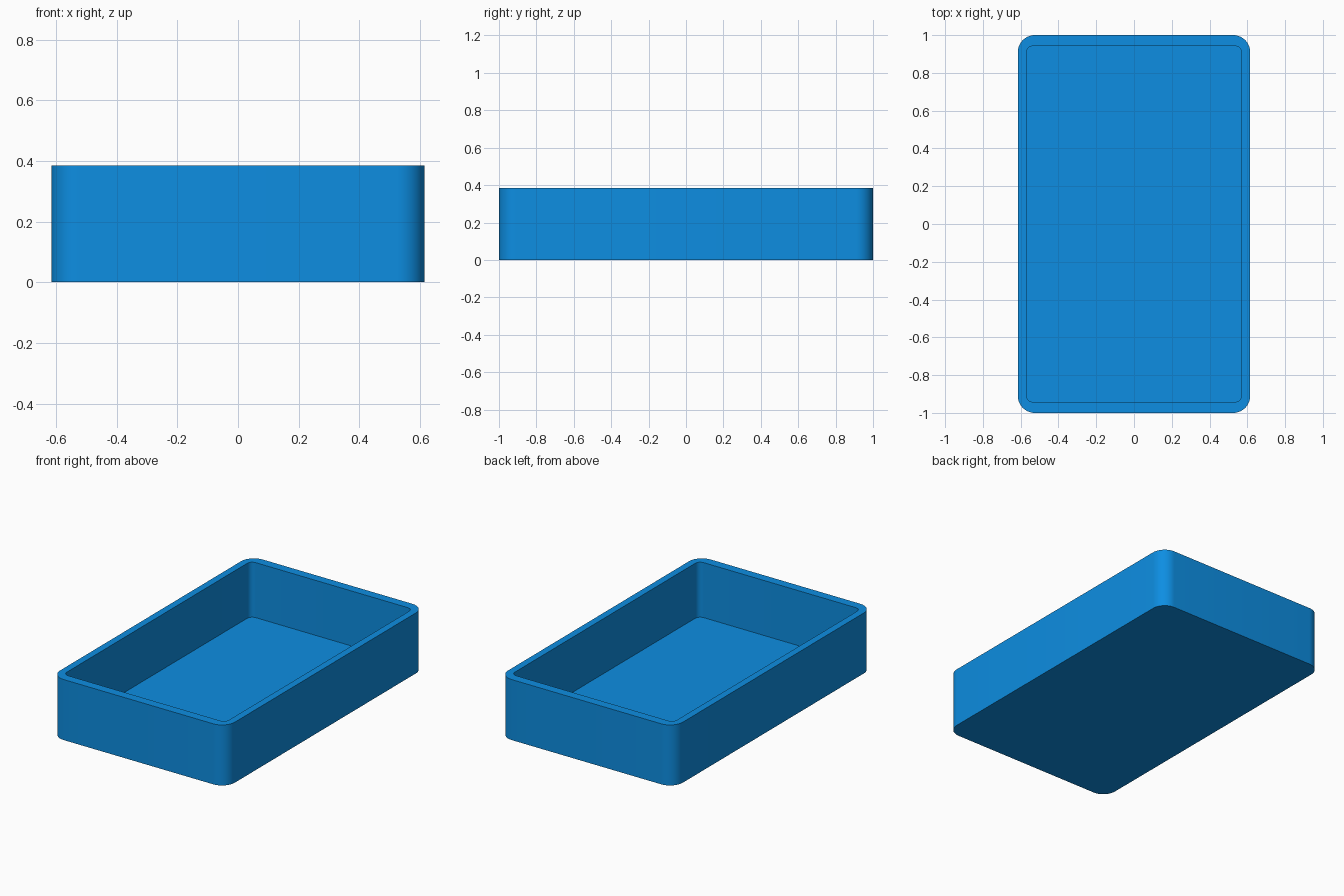
import bpy, bmesh, math

if "Cube" in bpy.data.objects:
    bpy.data.objects.remove(bpy.data.objects["Cube"])

HX, HY, HEIGHT = 0.615, 1.0, 0.385   # outer half sizes and height
IX, IY, FLOOR = 0.57, 0.942, 0.035   # inner half sizes and floor level
SEG = 12                             # segments per rounded corner


def rounded_rect(bm, hx, hy, r, z):
    """Ring of vertices around a rounded rectangle."""
    ring = []
    for k, (sx, sy) in enumerate([(1, 1), (-1, 1), (-1, -1), (1, -1)]):
        for i in range(SEG + 1):
            a = math.pi / 2 * (k + i / SEG)
            ring.append(bm.verts.new((sx * (hx - r) + r * math.cos(a),
                                      sy * (hy - r) + r * math.sin(a), z)))
    return ring


def bridge(bm, a, b):
    n = len(a)
    for i in range(n):
        j = (i + 1) % n
        bm.faces.new((a[i], a[j], b[j], b[i]))


# Open tray: outer wall, rim, inner wall, then bottom and floor caps
bm = bmesh.new()
rings = [rounded_rect(bm, HX, HY, 0.09, 0),
         rounded_rect(bm, HX, HY, 0.09, HEIGHT),
         rounded_rect(bm, IX, IY, 0.035, HEIGHT),
         rounded_rect(bm, IX, IY, 0.035, FLOOR)]
for a, b in zip(rings, rings[1:]):
    bridge(bm, a, b)
bm.faces.new(rings[0][::-1])
bm.faces.new(rings[-1])
bmesh.ops.recalc_face_normals(bm, faces=bm.faces)

mesh = bpy.data.meshes.new("tray")
bm.to_mesh(mesh)
bm.free()
tray = bpy.data.objects.new("tray", mesh)
bpy.context.collection.objects.link(tray)

# Blue plastic
mat = bpy.data.materials.new("blue")
mat.diffuse_color = (0.004, 0.27, 0.76, 1)
mat.use_nodes = True
mat.node_tree.nodes["Principled BSDF"].inputs["Base Color"].default_value = mat.diffuse_color
mesh.materials.append(mat)

# Smooth corners, sharp rims
bpy.context.view_layer.objects.active = tray
tray.select_set(True)
bpy.ops.object.shade_smooth_by_angle(angle=math.radians(30))
